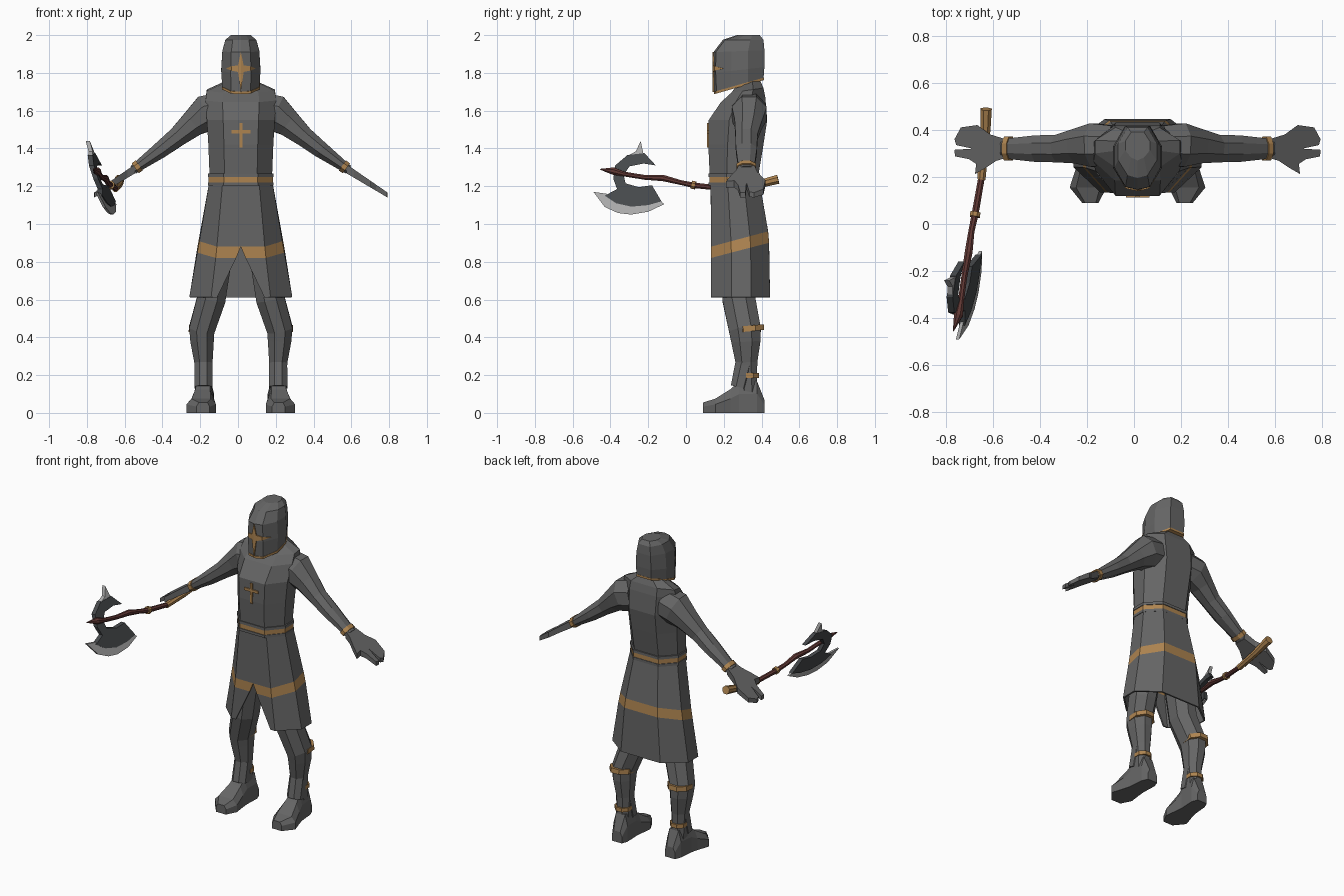
import bpy, bmesh, math
from mathutils import Vector

C = 0.015  # body centre line in x


def material(name, rgb):
    m = bpy.data.materials.new(name)
    m.diffuse_color = (*rgb, 1)
    return m


GREY = material("cloth_grey", (0.13, 0.13, 0.13))
GOLD = material("gold", (0.42, 0.23, 0.08))
WOOD = material("dark_wood", (0.12, 0.04, 0.035))
STEEL = material("steel", (0.4, 0.4, 0.4))
DARK = material("dark_iron", (0.06, 0.065, 0.07))


def make(name, verts, faces, mats, idx=None):
    me = bpy.data.meshes.new(name)
    me.from_pydata([tuple(v) for v in verts], [], faces)
    for m in mats:
        me.materials.append(m)
    if idx:
        for p, i in zip(me.polygons, idx):
            p.material_index = i
    bm = bmesh.new()
    bm.from_mesh(me)
    bmesh.ops.recalc_face_normals(bm, faces=bm.faces)
    bm.to_mesh(me)
    bm.free()
    ob = bpy.data.objects.new(name, me)
    bpy.context.collection.objects.link(ob)
    return ob


def loft(name, rings, mat=GREY, closed=True, caps=True, gold_row=None):
    n = len(rings[0])
    verts = [p for r in rings for p in r]
    faces, idx = [], []
    for r in range(len(rings) - 1):
        for i in range(n if closed else n - 1):
            j = (i + 1) % n
            faces.append((r * n + i, r * n + j, (r + 1) * n + j, (r + 1) * n + i))
            idx.append(1 if r == gold_row else 0)
    if caps:
        faces += [tuple(range(n)), tuple(range(len(verts) - n, len(verts)))]
        idx += [0, 0]
    return make(name, verts, faces, [mat, GOLD], idx)


def tube(name, secs, ref, mat=GREY, n=8):
    """secs: (x, y, z, radius along ref, radius across)"""
    pts = [Vector(s[:3]) for s in secs]
    rings = []
    for k, s in enumerate(secs):
        t = (pts[min(k + 1, len(pts) - 1)] - pts[max(k - 1, 0)]).normalized()
        u = (Vector(ref) - t * t.dot(Vector(ref))).normalized()
        w = t.cross(u)
        angs = [2 * math.pi * (i + 0.5) / n for i in range(n)]
        rings.append([pts[k] + u * s[3] * math.cos(a) * 1.05 + w * s[4] * math.sin(a) * 1.05 for a in angs])
    return loft(name, rings, mat)


def prism(name, poly, f, mat):
    """polygon extruded between f(a, b, -1) and f(a, b, 1)"""
    n = len(poly)
    verts = [f(a, b, k) for k in (-1, 1) for a, b in poly]
    faces = [tuple(range(n)), tuple(range(n, 2 * n))]
    faces += [(i, (i + 1) % n, n + (i + 1) % n, n + i) for i in range(n)]
    return make(name, verts, faces, [mat])


def body_ring(zf, zb, yf, yb, w, gap=None, front=0.52, ridge=0.0):
    """faceted cross-section; gap opens the ring at the front"""
    d = yb - yf
    half = [(front * w, yf + ridge), (w, yf + 0.35 * d), (w, yf + 0.68 * d), (0.52 * w, yb)]
    pts = half + [(0, yb)] + [(-x, y) for x, y in reversed(half)]
    pts = [(0, yf)] + pts if gap is None else [(gap, yf)] + pts + [(-gap, yf)]
    return [(C + x, y, zf + (zb - zf) * (y - yf) / d) for x, y in pts]


# torso
loft("torso", [body_ring(*r) for r in [
    (1.20, 1.20, .132, .38, .163), (1.27, 1.27, .125, .385, .166), (1.42, 1.42, .118, .41, .172),
    (1.55, 1.55, .12, .43, .18), (1.645, 1.67, .185, .42, .187), (1.695, 1.72, .24, .41, .18),
    (1.735, 1.765, .27, .39, .085), (1.80, 1.80, .28, .37, .06)]])

# belt: gold strap between two ridges
for name, z0, z1, o, m in [("belt_upper_ridge", 1.25, 1.268, .008, GREY), ("belt_strap", 1.22, 1.25, .004, GOLD),
                           ("belt_lower_ridge", 1.203, 1.22, .008, GREY)]:
    loft(name, [body_ring(z, z, .128 - o, .385 + o, .166 + o) for z in (z0, z1)], m)

# skirt split at the front, with a gold hem band
skirt = loft("skirt", [body_ring(*r, front=.58) for r in [
    (1.22, 1.22, .135, .385, .163, 0), (.88, .96, .138, .43, .215, 0),
    (.82, .90, .138, .435, .226, .025), (.612, .612, .138, .44, .268, .125)]],
    closed=False, caps=False, gold_row=1)
sol = skirt.modifiers.new("thickness", "SOLIDIFY")
sol.thickness, sol.offset = 0.01, 0

# helmet and its rim
loft("helmet", [body_ring(*r, ridge=.012) for r in [
    (1.69, 1.765, .15, .41, .098), (1.80, 1.83, .145, .415, .104), (1.91, 1.92, .146, .415, .098),
    (1.975, 1.975, .195, .41, .082), (2.0, 2.0, .27, .39, .052)]])
loft("helmet_rim", [body_ring(zf, zf + .075, .147, .413, .101, ridge=.012) for zf in (1.687, 1.70)], GOLD)


# crosses on helmet and chest
def visor(a, b, k):
    x = abs(a)
    y = .146 + x * .24 if x <= .05 else .158 + (x - .05) * 1.6
    return (C + a, y + k * .007, b)


for s, side in ((1, "left"), (-1, "right")):
    inner = [(0, 1.91), (.015, 1.84), (.05, 1.835), (.05, 1.812), (.015, 1.805), (0, 1.70)]
    prism("visor_cross_" + side, [(s * a, b) for a, b in inner], visor, GOLD)
    prism("visor_cross_tip_" + side, [(s * .05, 1.835), (s * .08, 1.823), (s * .05, 1.812)], visor, GOLD)
for name, w, z0, z1 in [("chest_cross_upright", .008, 1.405, 1.535), ("chest_cross_bar", .05, 1.48, 1.497)]:
    prism(name, [(-w, z0), (w, z0), (w, z1), (-w, z1)], lambda a, b, k: (C + a, .118 + k * .006, b), GOLD)

HAND = [(.575, .28), (.575, .36), (.64, .38), (.695, .42), (.765, .41), (.792, .36), (.785, .335), (.715, .32),
        (.792, .315), (.79, .287), (.73, .275), (.70, .255), (.705, .212), (.66, .238), (.615, .268)]

for s, side in ((1, "left"), (-1, "right")):
    def M(x):
        return C + s * (x - C)

    def limb(name, secs, ref, mat=GREY):
        return tube(name + "_" + side, [(M(q[0]), *q[1:]) for q in secs], ref, mat)

    # arm, wrist band, flat hand
    limb("arm", [(.12, .335, 1.60, .085, .10), (.20, .335, 1.585, .095, .10), (.27, .33, 1.53, .075, .072),
                 (.35, .32, 1.462, .06, .054), (.44, .32, 1.392, .058, .045), (.585, .32, 1.287, .042, .025)], (0, 1, 0))
    limb("wrist_band", [(.553, .32, 1.31, .053, .034), (.574, .32, 1.295, .053, .033)], (0, 1, 0), GOLD)
    prism("hand_" + side, HAND, lambda a, b, k: (M(a), b, 1.292 - (a - .575) * .64 + k * (.024 - (a - .575) * .05)), GREY)
    # leg with flared shin guard and gold bands
    limb("leg", [(.95, .12, .28, .08, .10), (.60, .172, .28, .08, .09), (.44, .222, .312, .07, .087),
                 (.38, .222, .317, .065, .08), (.27, .213, .32, .05, .06), (.2, .213, .325, .046, .052),
                 (.1, .213, .33, .046, .05)] and
         [(.12, .28, .95, .08, .10), (.172, .28, .60, .078, .09), (.222, .312, .44, .07, .087),
          (.220, .317, .38, .064, .08), (.213, .32, .27, .05, .06), (.213, .325, .20, .046, .052),
          (.213, .33, .10, .046, .05)], (1, 0, 0))
    limb("shin_guard", [(.213, .315, .26, .049, .056), (.213, .285, .135, .05, .05)], (1, 0, 0))
    limb("knee_band", [(.222, .334, .462, .070, .080), (.222, .337, .432, .071, .080)], (1, 0, 0), GOLD)
    limb("ankle_band", [(.213, .338, .21, .05, .050), (.213, .338, .185, .05, .050)], (1, 0, 0), GOLD)
    # boot, lofted from heel to toe
    rings = []
    for y, x, w, h in [(.415, .205, .035, .07), (.375, .207, .05, .17), (.28, .213, .052, .165),
                       (.235, .217, .06, .125), (.155, .225, .078, .075), (.09, .215, .035, .055)]:
        section = [(-w, 0), (w, 0), (w, .6 * h), (.65 * w, h), (-.65 * w, h), (-w, .6 * h)]
        rings.append([(M(x + a), y, b) for a, b in section])
    loft("boot_" + side, rings)

# axe shaft, collars and grip
tube("axe_shaft", [(-.767, -.455, 1.29, .002, .002), (-.745, -.385, 1.28, .02, .02), (-.735, -.33, 1.265, .013, .013),
                   (-.72, -.22, 1.247, .013, .013), (-.702, -.12, 1.243, .017, .017), (-.69, -.03, 1.22, .013, .013),
                   (-.675, .04, 1.205, .015, .015), (-.645, .21, 1.187, .014, .014)], (1, 0, 0), WOOD)
tube("shaft_collar", [(-.676, .03, 1.208, .022, .022), (-.673, .05, 1.204, .022, .022)], (1, 0, 0), GOLD)
tube("axe_grip", [(-.648, .19, 1.187, .018, .018), (-.634, .35, 1.205, .02, .02),
                  (-.63, .41, 1.217, .022, .022), (-.628, .488, 1.237, .025, .025)], (1, 0, 0), GOLD)


# axe head lies in a tilted plane
def blade(t):
    return lambda y, z, k: (-.72 + .2 * (y + .29) - .355 * (z - 1.2) + k * t, y, z)


prism("axe_head", [(-.43, 1.15), (-.365, 1.185), (-.385, 1.24), (-.375, 1.31), (-.31, 1.365), (-.22, 1.375),
                   (-.16, 1.31), (-.225, 1.32), (-.30, 1.305), (-.33, 1.26), (-.32, 1.215), (-.25, 1.195),
                   (-.18, 1.205), (-.13, 1.12), (-.20, 1.10), (-.29, 1.092), (-.37, 1.11)], blade(.013), DARK)
prism("axe_edge", [(-.49, 1.17), (-.43, 1.09), (-.36, 1.058), (-.29, 1.05), (-.20, 1.065), (-.115, 1.105),
                   (-.14, 1.125), (-.21, 1.103), (-.29, 1.096), (-.37, 1.115), (-.42, 1.16)], blade(.007), STEEL)
prism("axe_spike", [(-.31, 1.36), (-.265, 1.385), (-.24, 1.44), (-.225, 1.37), (-.26, 1.35)], blade(.011), STEEL)
